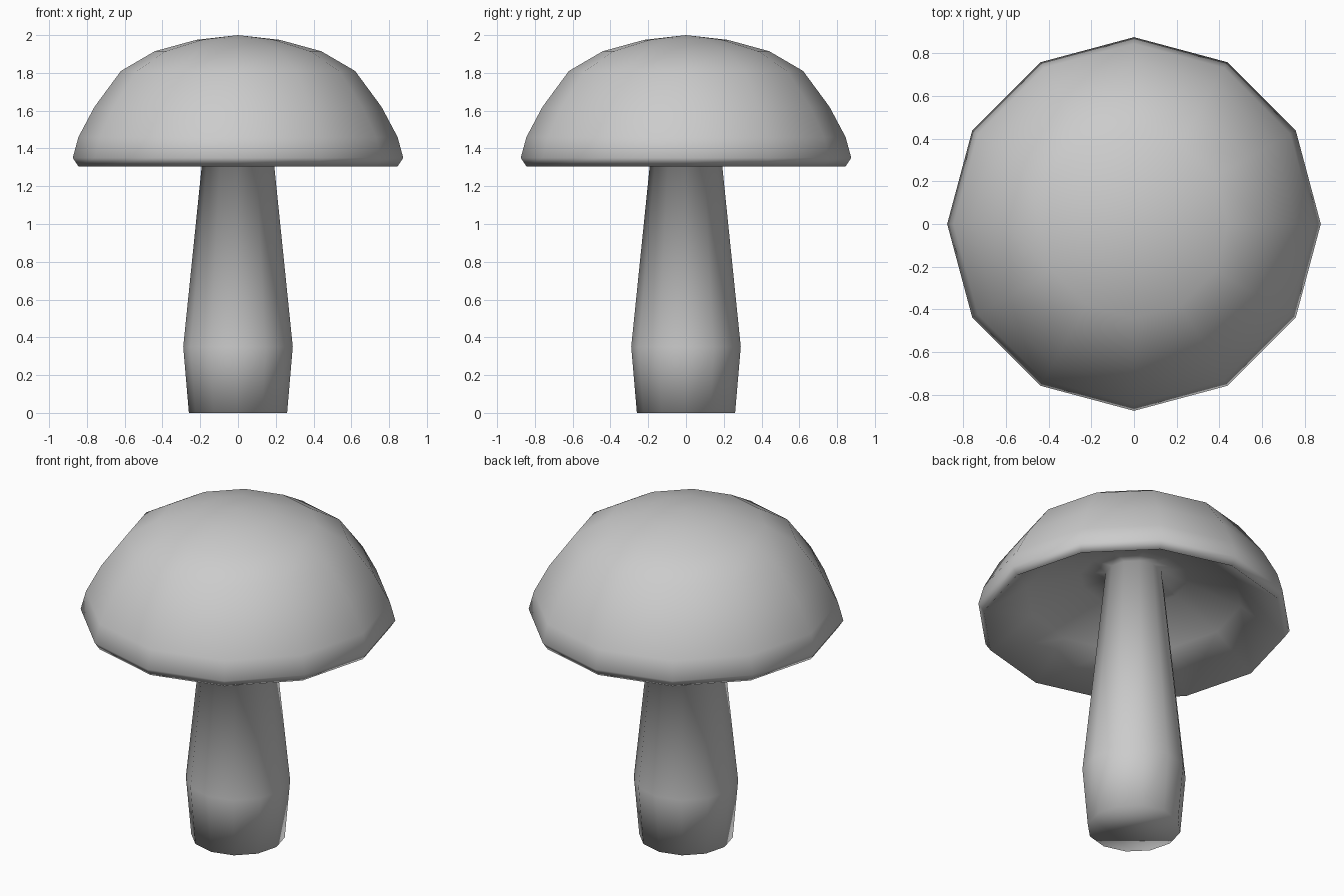
import bpy
import bmesh
from math import tau

if "Cube" in bpy.data.objects:
    bpy.data.objects.remove(bpy.data.objects["Cube"])

SIDES = 12

# Half profile (radius, height): stem, hollow underside, rim, dome
STEM = [(0.26, 0), (0.29, 0.35), (0.16, 1.62)]
UNDERSIDE = [(0.30, 1.60), (0.60, 1.48), (0.845, 1.305)]
DOME = [(0.875, 1.35), (0.845, 1.46), (0.76, 1.62),
        (0.62, 1.81), (0.44, 1.915), (0.22, 1.975), (0, 2.0)]


def lathe(name, profile):
    """Revolve a profile around z and close its flat base."""
    bm = bmesh.new()
    verts = [bm.verts.new((r, 0, z)) for r, z in profile]
    edges = [bm.edges.new(pair) for pair in zip(verts, verts[1:])]
    bmesh.ops.spin(bm, geom=verts + edges, cent=(0, 0, 0), axis=(0, 0, 1),
                   angle=tau, steps=SIDES)
    bmesh.ops.remove_doubles(bm, verts=bm.verts[:], dist=0.001)
    bmesh.ops.holes_fill(bm, edges=[e for e in bm.edges if e.is_boundary], sides=0)
    bmesh.ops.recalc_face_normals(bm, faces=bm.faces[:])
    for face in bm.faces:
        face.smooth = True
    mesh = bpy.data.meshes.new(name)
    bm.to_mesh(mesh)
    bm.free()
    obj = bpy.data.objects.new(name, mesh)
    bpy.context.collection.objects.link(obj)
    return obj


# Stem and cap form one continuous smooth surface
lathe("mushroom", STEM + UNDERSIDE + DOME)
